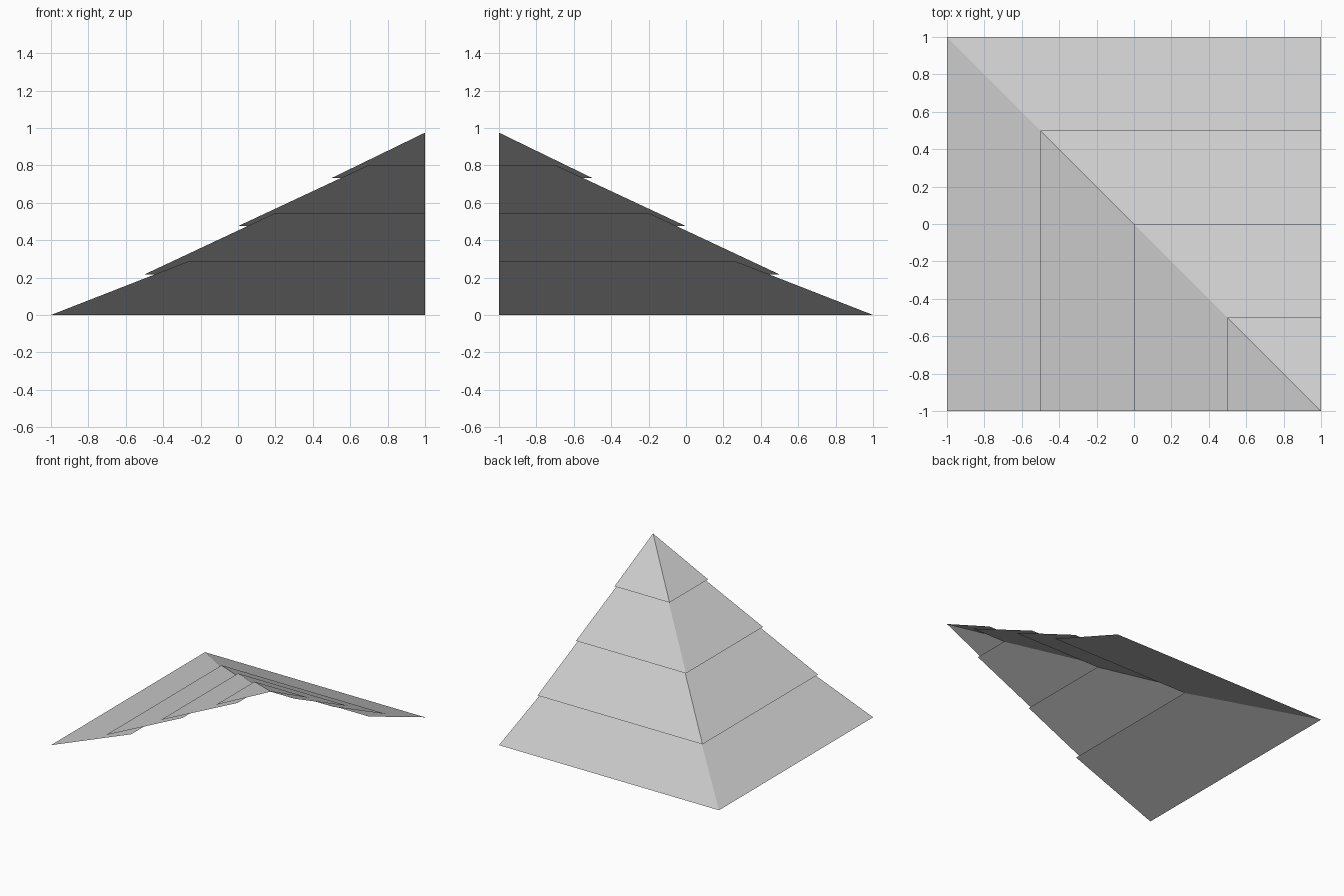
import bpy
import bmesh

cube = bpy.data.objects.get("Cube")
if cube:
    bpy.data.objects.remove(cube, do_unlink=True)

grey = bpy.data.materials.new("light grey")
grey.use_nodes = True
colour = (0.6, 0.6, 0.6, 1)
grey.diffuse_color = colour
grey.node_tree.nodes["Principled BSDF"].inputs["Base Color"].default_value = colour


def roof_tier(name, low, low_z, high, high_z):
    """Open sheet of two slopes meeting on the diagonal hip, from low to high."""
    bm = bmesh.new()

    def row(d, z):
        return [bm.verts.new(p) for p in ((1, -d, z), (d, -d, z), (d, -1, z))]

    bottom, top = row(low, low_z), row(high, high_z)
    for i in range(2):
        bm.faces.new((bottom[i], bottom[i + 1], top[i + 1], top[i]))
    # The peak tier closes to a point
    bmesh.ops.remove_doubles(bm, verts=bm.verts, dist=0.001)
    bm.normal_update()
    for face in bm.faces:
        if face.normal.z < 0:
            face.normal_flip()
    mesh = bpy.data.meshes.new(name)
    bm.to_mesh(mesh)
    bm.free()
    mesh.materials.append(grey)
    obj = bpy.data.objects.new(name, mesh)
    bpy.context.collection.objects.link(obj)


# Overlapping tiers, each upper end tucked under the next
roof_tier("eave_tier", -1, 0, -0.27, 0.285)
roof_tier("lower_tier", -0.5, 0.217, 0.195, 0.543)
roof_tier("upper_tier", 0, 0.475, 0.695, 0.8)
roof_tier("peak_tier", 0.5, 0.732, 1, 0.975)
